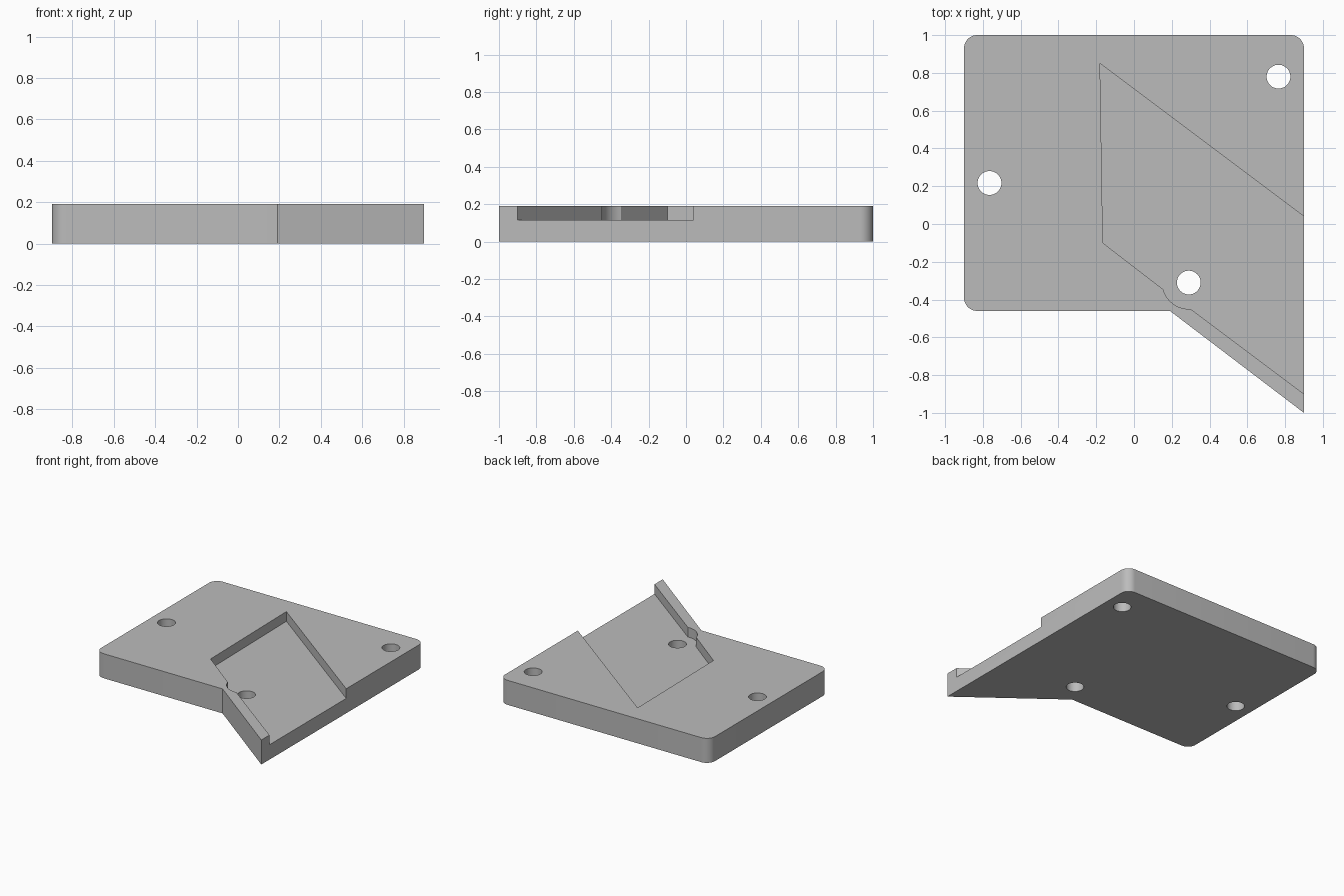
import bpy
import bmesh
from math import cos, sin, radians

cube = bpy.data.objects.get("Cube")
if cube:
    bpy.data.objects.remove(cube, do_unlink=True)

HEIGHT = 0.19
POCKET_FLOOR = 0.115
CORNER = 0.07
HOLES = [(0.765, 0.78), (-0.765, 0.217), (0.29, -0.31)]
HOLE_RADIUS = 0.063

grey = bpy.data.materials.new("plain grey")
grey.use_nodes = True
colour = (0.5, 0.5, 0.5, 1)
grey.diffuse_color = colour
grey.node_tree.nodes["Principled BSDF"].inputs["Base Color"].default_value = colour


def arc(cx, cy, r, start, end, steps):
    """Points along an arc, angles in degrees."""
    angles = [radians(start + (end - start) * i / steps) for i in range(steps + 1)]
    return [(cx + r * cos(a), cy + r * sin(a)) for a in angles]


def prism(name, outline, bottom, top):
    """Extrude a counter-clockwise outline upward into a solid."""
    bm = bmesh.new()
    face = bm.faces.new([bm.verts.new((x, y, bottom)) for x, y in outline])
    result = bmesh.ops.extrude_face_region(bm, geom=[face])
    verts = [v for v in result["geom"] if isinstance(v, bmesh.types.BMVert)]
    bmesh.ops.translate(bm, verts=verts, vec=(0, 0, top - bottom))
    bmesh.ops.recalc_face_normals(bm, faces=bm.faces)
    mesh = bpy.data.meshes.new(name)
    bm.to_mesh(mesh)
    bm.free()
    mesh.materials.append(grey)
    obj = bpy.data.objects.new(name, mesh)
    bpy.context.collection.objects.link(obj)
    return obj


# Base plate with three rounded corners and a pointed wing
left, right, back, front = -0.9, 0.9, 1.0, -0.46
outline = [(0.19, front), (right, -1.0)]
outline += arc(right - CORNER, back - CORNER, CORNER, 0, 90, 10)
outline += arc(left + CORNER, back - CORNER, CORNER, 90, 180, 10)
outline += arc(left + CORNER, front + CORNER, CORNER, 180, 270, 10)
plate = prism("base_plate", outline, 0, HEIGHT)

# Slanted pocket, open on the side, with a round relief beside one hole
pocket = [(-0.18, 0.85), (-0.165, -0.10)]
pocket += arc(0.29, -0.31, 0.14, 195, 274, 12)
pocket += [(1.0, -0.975), (1.0, -0.035)]
cutters = [prism("pocket_cutter", pocket, POCKET_FLOOR, HEIGHT + 0.1)]

# Through holes
for i, (x, y) in enumerate(HOLES):
    circle = arc(x, y, HOLE_RADIUS, 0, 360, 40)[:-1]
    cutters.append(prism(f"hole_cutter_{i + 1}", circle, -0.1, HEIGHT + 0.1))

# Cut everything out of the plate
bpy.context.view_layer.objects.active = plate
for cutter in cutters:
    cutter.hide_render = True
    cut = plate.modifiers.new(cutter.name, "BOOLEAN")
    cut.operation = "DIFFERENCE"
    cut.solver = "EXACT"
    cut.object = cutter
    bpy.ops.object.modifier_apply(modifier=cut.name)
for cutter in cutters:
    bpy.data.objects.remove(cutter, do_unlink=True)

# Smooth round walls, crisp edges
bpy.ops.object.select_all(action="DESELECT")
plate.select_set(True)
bpy.ops.object.shade_smooth_by_angle(angle=radians(20))
